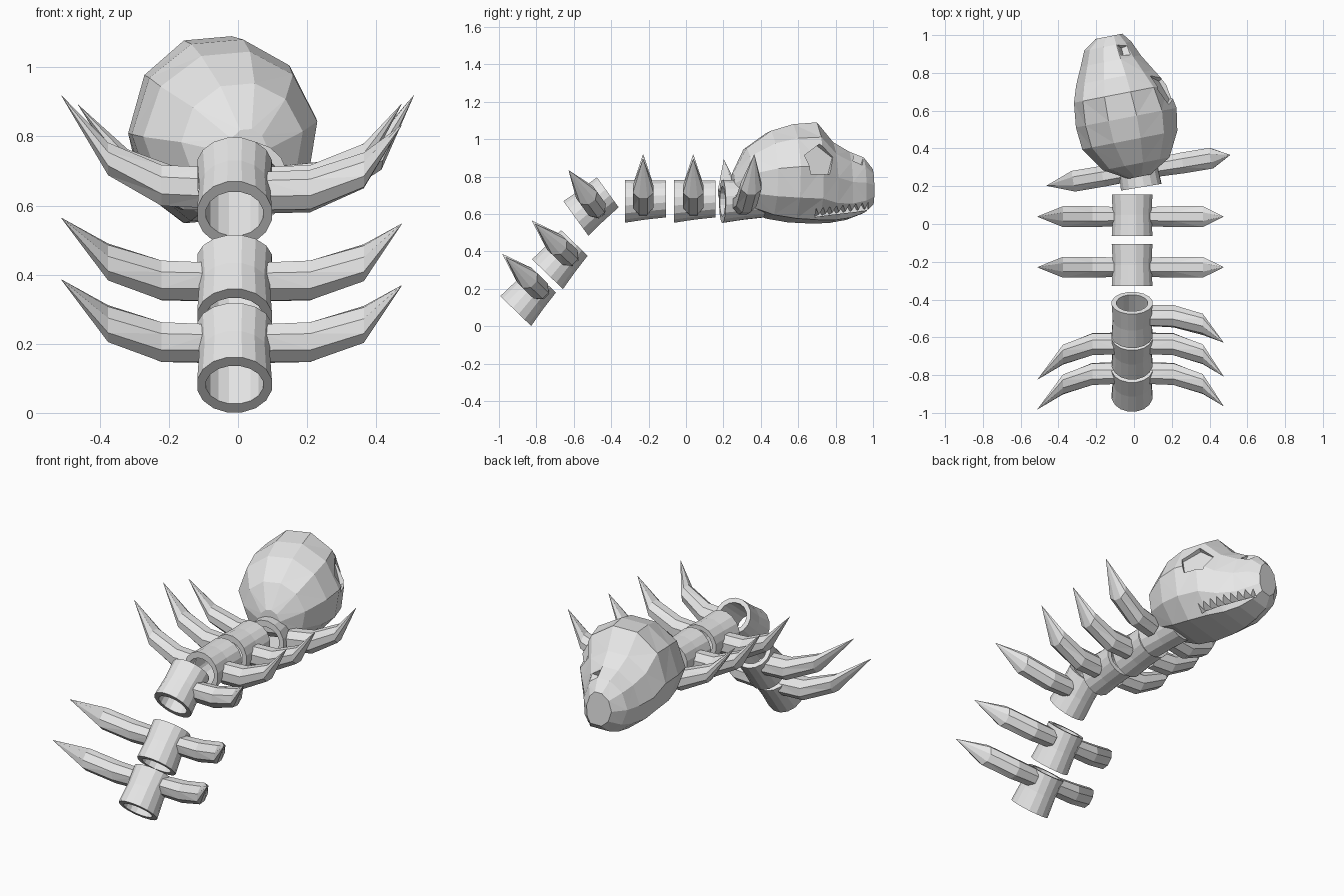
import bpy, bmesh, math

if "Cube" in bpy.data.objects:
    bpy.data.objects.remove(bpy.data.objects["Cube"])

bone = bpy.data.materials.new("bone_grey")
bone.diffuse_color = (0.8, 0.8, 0.8, 1)
bone.use_nodes = True
bone.node_tree.nodes["Principled BSDF"].inputs["Base Color"].default_value = bone.diffuse_color


def make_object(name, rings, closed_loop=False):
    """Skin a list of equal-length point rings; cap the ends unless the rings form a loop."""
    bm = bmesh.new()
    vs = [[bm.verts.new(p) for p in ring] for ring in rings]
    n = len(vs[0])
    pairs = list(zip(vs, vs[1:])) + ([(vs[-1], vs[0])] if closed_loop else [])
    for a, b in pairs:
        for i in range(n):
            j = (i + 1) % n
            bm.faces.new((a[i], a[j], b[j], b[i]))
    if not closed_loop:
        bm.faces.new(vs[0])
        bm.faces.new(vs[-1])
        bmesh.ops.triangulate(bm, faces=bm.faces)
    bmesh.ops.recalc_face_normals(bm, faces=bm.faces)
    if bm.calc_volume(signed=True) < 0:
        bmesh.ops.reverse_faces(bm, faces=bm.faces)
    mesh = bpy.data.meshes.new(name)
    bm.to_mesh(mesh)
    bm.free()
    mesh.materials.append(bone)
    ob = bpy.data.objects.new(name, mesh)
    bpy.context.collection.objects.link(ob)
    return ob


def place(ob, loc, tilt=0, roll=0, yaw=0):
    ob.location = loc
    ob.rotation_euler = [math.radians(a) for a in (tilt, roll, yaw)]


def tube_ring(y, rx, rz, cz, n=16):
    return [(rx * math.cos(t) - 0.01, y, cz + rz * math.sin(t))
            for t in (2 * math.pi * (i + 0.5) / n for i in range(n))]


# hollow vertebra: outer wall then back along the inner wall
def vertebra_rings():
    return [tube_ring(-0.11, 0.11, 0.117, -0.004),
            tube_ring(0, 0.104, 0.106, 0.002),
            tube_ring(0.11, 0.11, 0.101, 0.009),
            tube_ring(0.11, 0.084, 0.075, 0.009),
            tube_ring(-0.11, 0.084, 0.080, -0.004)]


# horn-like rib curving up to a point
def rib_rings(side, shift, lift):
    k = 1 if side < 0 else 0.95
    path = [(0.080, -0.020, 0.055, 0.064), (0.215, -0.014, 0.060, 0.064),
            (0.37, 0.063 * k, 0.060, 0.051), (0.505 * k, 0.246 * k * k, 0.001, 0.001)]
    return [[(side * x - 0.006, shift + hy * math.sin(t), lift + z + hz * math.cos(t))
             for t in (math.pi * (i + 0.5) / 4 for i in range(8))] for x, z, hy, hz in path]


# spine: location, tilt, roll, yaw, rib sides, rib shift along the tube, rib lift
spine = [((0, -0.837, 0.163), 46, 0, 0, (-1, 1), 0.060, 0.012),
         ((0, -0.667, 0.360), 46, 0, 0, (-1, 1), 0.038, 0.008),
         ((0, -0.502, 0.644), 36, 0, 0, (1,), 0.010, 0.004),
         ((0, -0.217, 0.672), 0, 0, 0, (-1, 1), -0.012, 0),
         ((0, 0.047, 0.672), 0, 0, 0, (-1, 1), -0.008, 0),
         ((0.03, 0.305, 0.672), 0, -3, 9.5, (-1, 1), -0.016, 0)]
for i, (loc, tilt, roll, yaw, sides, shift, lift) in enumerate(spine, 1):
    place(make_object(f"vertebra_{i}", vertebra_rings(), True), loc, tilt, roll, yaw)
    for s in sides:
        rib = make_object(f"rib_{i}_{'left' if s < 0 else 'right'}", rib_rings(s, shift, lift))
        place(rib, (loc[0] * 1.7, loc[1], loc[2]), tilt, roll, yaw)

# skull: faceted loft, (y, right half width, left half width, bottom, top)
HEAD_Z = 0.8
half = [(0.45, 0), (0.85, 0.2), (1, 0.52), (0.76, 0.83), (0.28, 1)]
outline = half + [(-x, z) for x, z in reversed(half)]
sections = [(0.0, 0.06, 0.06, 0.69, 0.82), (0.07, 0.18, 0.18, 0.635, 0.95),
            (0.20, 0.25, 0.265, 0.585, 1.04), (0.32, 0.27, 0.275, 0.565, 1.075),
            (0.45, 0.245, 0.26, 0.558, 1.085), (0.54, 0.185, 0.235, 0.56, 0.98),
            (0.63, 0.13, 0.195, 0.575, 0.93), (0.71, 0.095, 0.16, 0.605, 0.90),
            (0.76, 0.055, 0.09, 0.65, 0.84)]
skull = make_object("skull", [[((wr if x > 0 else wl) * x, y, zb + (zt - zb) * z - HEAD_Z)
                               for x, z in outline] for y, wr, wl, zb, zt in sections])


# cutters on the right side: shallow pentagon eye socket, nostril, zigzag mouth
def prism(cy, cz, r, n, x0, x1, turn, lean_y, lean_z):
    rings = []
    for x in (x0, x1):
        offs = [(r * math.cos(a), r * math.sin(a))
                for a in (turn + 2 * math.pi * i / n for i in range(n))]
        rings.append([(x - lean_y * dy - lean_z * dz, cy + dy + lean_y * (x - x0),
                       cz + dz + lean_z * (x - x0) - HEAD_Z) for dy, dz in offs])
    return rings


cutters = [make_object("eye_cutter", prism(0.425, 0.86, 0.09, 5, 0.20, 0.4, 0.3, 0.35, 0.25)),
           make_object("nostril_cutter", prism(0.67, 0.885, 0.04, 4, 0.04, 0.2, 0.4, 0.2, 0.2))]

teeth, y0, y1 = 8, 0.42, 0.725
upper = []
for i in range(2 * teeth + 1):
    t = i / (2 * teeth)
    upper.append((y0 + (y1 - y0) * t, 0.615 + 0.042 * t - (0.034 if i % 2 else 0)))
profile = upper + [(y1 + 0.002, 0.615), (y0 - 0.002, 0.572)]
cutters.append(make_object("mouth_cutter",
                           [[(x, y, z - HEAD_Z) for y, z in profile] for x in (0.03, 0.4)]))


# cut with whichever solver keeps the skull whole
def cut(target, cutter):
    size = target.dimensions.copy()
    for solver in ('MANIFOLD', 'FLOAT', 'EXACT'):
        mod = target.modifiers.new("cut", 'BOOLEAN')
        mod.operation, mod.solver, mod.object = 'DIFFERENCE', solver, cutter
        bpy.context.view_layer.update()
        dg = bpy.context.evaluated_depsgraph_get()
        mesh = bpy.data.meshes.new_from_object(target.evaluated_get(dg))
        target.modifiers.remove(mod)
        xs = [v.co.x for v in mesh.vertices]
        ys = [v.co.y for v in mesh.vertices]
        if xs and max(xs) - min(xs) > 0.9 * size.x and abs(max(ys) - min(ys) - size.y) < 0.05:
            target.data = mesh
            break
    bpy.context.view_layer.update()


bpy.context.view_layer.update()
for c in cutters:
    c.hide_render = True
    cut(skull, c)
for c in cutters:
    bpy.data.objects.remove(c)
place(skull, (0.025, 0.25, HEAD_Z), 0, -5, 11)
